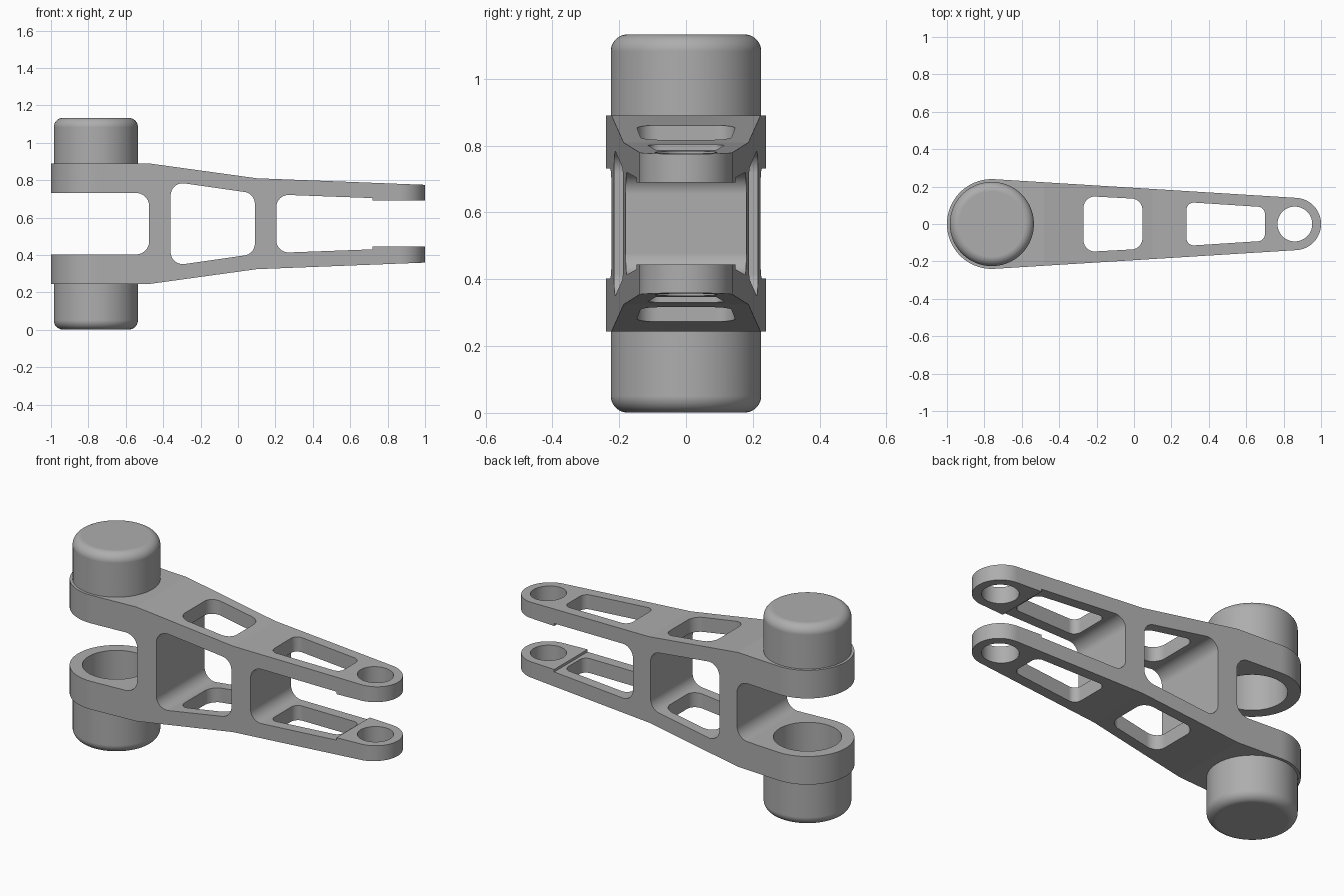
import bpy, bmesh, math
from mathutils import Vector, Matrix

MID = 0.567          # mirror height between upper and lower arm
BIG_X, SMALL_X = -0.76, 0.86
BORE = 0.175

if "Cube" in bpy.data.objects:
    bpy.data.objects.remove(bpy.data.objects["Cube"])

grey = bpy.data.materials.new("satin grey")
grey.use_nodes = True
COLOUR = (0.42, 0.42, 0.42, 1)
grey.diffuse_color = COLOUR
grey.node_tree.nodes["Principled BSDF"].inputs["Base Color"].default_value = COLOUR


def rounded(corners, steps=24):
    """Round each (u, v, radius) corner of a polygon with a true arc."""
    out = []
    for i, (u, v, r) in enumerate(corners):
        p = Vector((u, v))
        if r == 0:
            out.append(p)
            continue
        a = (Vector(corners[i - 1][:2]) - p).normalized()
        b = (Vector(corners[(i + 1) % len(corners)][:2]) - p).normalized()
        half = a.angle(b) / 2
        centre = p + (a + b).normalized() * r / math.sin(half)
        start = p + a * r / math.tan(half) - centre
        end = p + b * r / math.tan(half) - centre
        turn = math.atan2(start.x * end.y - start.y * end.x, start.dot(end))
        for k in range(steps + 1):
            out.append(centre + Matrix.Rotation(turn * k / steps, 2) @ start)
    return out


def circle(x, r, a0=0.0, a1=2 * math.pi, n=96, closed=True):
    count = n if closed else n + 1
    angles = [a0 + (a1 - a0) * k / n for k in range(count)]
    return [Vector((x + r * math.cos(a), r * math.sin(a))) for a in angles]


def mirrored(upper):
    """Close an upper run of (x, height above MID, radius) with its mirror."""
    lower = [(x, -h, r) for x, h, r in reversed(upper)]
    return [(x, MID + h, r) for x, h, r in upper + lower]


def finish(name, bm):
    bmesh.ops.recalc_face_normals(bm, faces=bm.faces)
    mesh = bpy.data.meshes.new(name)
    bm.to_mesh(mesh)
    bm.free()
    mesh.materials.append(grey)
    ob = bpy.data.objects.new(name, mesh)
    bpy.context.collection.objects.link(ob)
    return ob


def prism(name, points, side):
    """Extrude a side outline (x, z) along y, or a plan outline (x, y) along z."""
    bm = bmesh.new()
    if side:
        verts = [bm.verts.new((p.x, -0.4, p.y)) for p in points]
        depth = Vector((0, 0.8, 0))
    else:
        verts = [bm.verts.new((p.x, p.y, -0.2)) for p in points]
        depth = Vector((0, 0, 1.6))
    face = bm.faces.new(verts)
    grown = bmesh.ops.extrude_face_region(bm, geom=[face])["geom"]
    bmesh.ops.translate(bm, vec=depth,
                        verts=[g for g in grown if isinstance(g, bmesh.types.BMVert)])
    return finish(name, bm)


def smooth(ob):
    for other in bpy.context.selected_objects:
        other.select_set(False)
    ob.select_set(True)
    bpy.context.view_layer.objects.active = ob
    bpy.ops.object.shade_smooth_by_angle(angle=math.radians(5))
    mod = ob.modifiers.new("even shading", 'WEIGHTED_NORMAL')
    mod.keep_sharp = True


# Side silhouette of the twin arm
arm = prism("forked_arm", rounded(mirrored([
    (-1.1, 0.323, 0), (-0.48, 0.323, 0), (0.1, 0.243, 0), (1.1, 0.204, 0)])), True)

# Plan silhouette: a tapered link around two round ends
lean = math.asin(0.1 / (SMALL_X - BIG_X))
tip = math.pi / 2 - lean
plan = prism("plan_shape",
             circle(SMALL_X, 0.14, -tip, tip, 48, False)
             + circle(BIG_X, 0.24, tip, 2 * math.pi - tip, 52, False), False)

# Side openings: rear fork slot, middle window, front fork slot with a step
rear_slot = prism("rear_slot", rounded(mirrored([
    (-1.2, 0.164, 0), (-0.475, 0.164, 0.07)])), True)
middle_window = prism("middle_window", rounded(mirrored([
    (-0.36, 0.226, 0.065), (0.09, 0.162, 0.065)])), True)
front_slot = prism("front_slot", rounded(mirrored([
    (0.205, 0.156, 0.065), (0.72, 0.137, 0), (0.72, 0.123, 0), (1.2, 0.123, 0)])), True)

# Openings seen from above: two windows and the pin and bearing holes
wide_window = prism("wide_window", rounded([
    (-0.27, -0.15, 0.06), (0.045, -0.133, 0.06),
    (0.045, 0.133, 0.06), (-0.27, 0.15, 0.06)]), False)
long_window = prism("long_window", rounded([
    (0.28, -0.117, 0.04), (0.7, -0.09, 0.04),
    (0.7, 0.09, 0.04), (0.28, 0.117, 0.04)]), False)
pin_hole = prism("pin_hole", circle(SMALL_X, 0.093), False)
bearing_hole = prism("bearing_hole", circle(BIG_X, BORE), False)

cuts = [rear_slot, middle_window, front_slot, wide_window, long_window,
        pin_hole, bearing_hole]
for tool in [plan] + cuts:
    mod = arm.modifiers.new(tool.name, 'BOOLEAN')
    mod.operation = 'INTERSECT' if tool is plan else 'DIFFERENCE'
    mod.solver = 'EXACT'
    mod.object = tool
    tool.hide_render = True

# Bake the cuts and drop the cutters
bpy.context.view_layer.update()
baked = bpy.data.meshes.new_from_object(
    arm.evaluated_get(bpy.context.evaluated_depsgraph_get()))
arm.modifiers.clear()
arm.data = baked
baked.materials.clear()
baked.materials.append(grey)
for tool in [plan] + cuts:
    bpy.data.objects.remove(tool)
smooth(arm)


# Hollow round housings on the outer faces of the big end
def housing(name, flip):
    base, top, radius = 0.321, 0.566, 0.225
    profile = rounded([(0, top, 0), (radius, top, 0.05), (radius, base, 0),
                       (BORE + 0.001, base, 0), (BORE + 0.001, top - 0.05, 0),
                       (0, top - 0.05, 0)], 20)
    bm = bmesh.new()
    verts = [bm.verts.new((p.x, 0, p.y)) for p in profile]
    edges = [bm.edges.new(pair) for pair in zip(verts, verts[1:])]
    bmesh.ops.spin(bm, geom=verts + edges, cent=(0, 0, 0), axis=(0, 0, 1),
                   angle=2 * math.pi, steps=96)
    bmesh.ops.remove_doubles(bm, verts=bm.verts, dist=0.0001)
    for v in bm.verts:
        v.co = (v.co.x + BIG_X, v.co.y, MID + flip * v.co.z)
    smooth(finish(name, bm))


housing("upper_housing", 1)
housing("lower_housing", -1)
